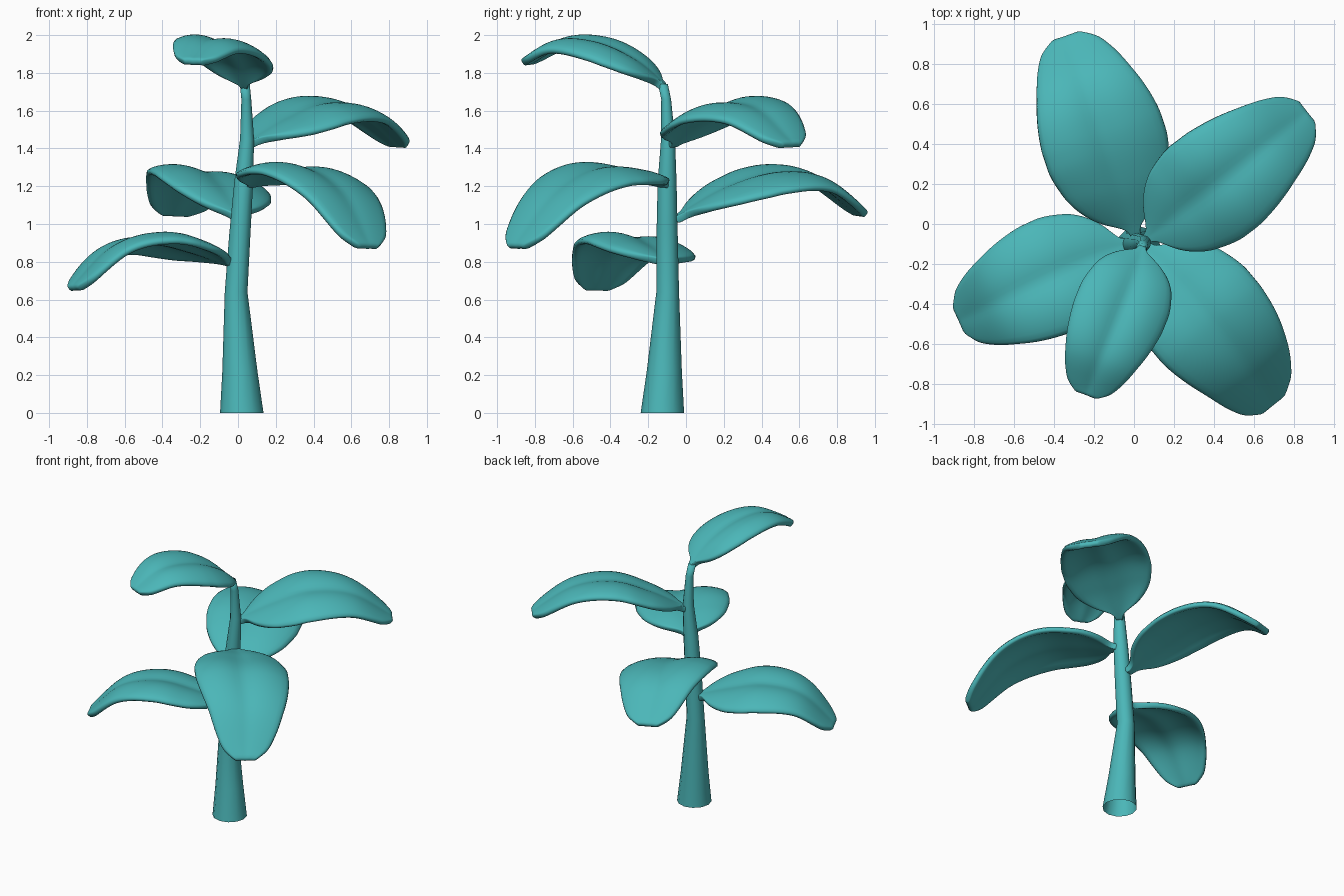
import bpy, bmesh, math
from mathutils import Vector

if "Cube" in bpy.data.objects:
    bpy.data.objects.remove(bpy.data.objects["Cube"])

teal = bpy.data.materials.new("teal_green")
teal.diffuse_color = (0.07, 0.47, 0.48, 1)
teal.use_nodes = True
teal.node_tree.nodes["Principled BSDF"].inputs["Base Color"].default_value = teal.diffuse_color


def spline(pts, u):
    """Catmull-Rom through evenly spaced points, u in 0..1."""
    n = len(pts) - 1
    i = min(int(u * n), n - 1)
    f = u * n - i
    p1, p2 = pts[i], pts[i + 1]
    p0 = pts[i - 1] if i > 0 else p1 * 2 - p2
    p3 = pts[i + 2] if i + 2 <= n else p2 * 2 - p1
    return (p1 * 2 + (p2 - p0) * f + (p0 * 2 - p1 * 5 + p2 * 4 - p3) * f * f
            + (p1 * 3 - p0 - p2 * 3 + p3) * f ** 3) * 0.5


def make(name, bm):
    bmesh.ops.recalc_face_normals(bm, faces=bm.faces)
    for f in bm.faces:
        f.smooth = True
    me = bpy.data.meshes.new(name)
    bm.to_mesh(me)
    bm.free()
    me.materials.append(teal)
    ob = bpy.data.objects.new(name, me)
    bpy.context.collection.objects.link(ob)
    return ob


def skin(bm, rows, closed=False):
    for a, b in zip(rows, rows[1:]):
        n = len(a)
        for j in range(n if closed else n - 1):
            k = (j + 1) % n
            bm.faces.new((a[j], a[k], b[k], b[j]))


# Tapering, slightly bent stem: x, y, z, radius
STEM = [(0.02, -0.125, 0, 0.115), (0.01, -0.115, 0.22, 0.093),
        (-0.01, -0.097, 0.64, 0.06), (0.01, -0.1, 0.95, 0.056),
        (0.03, -0.1, 1.22, 0.05), (0.048, -0.095, 1.45, 0.037),
        (0.044, -0.105, 1.66, 0.026), (0.036, -0.122, 1.74, 0.026)]
bm = bmesh.new()
rings = [[bm.verts.new((x + r * math.cos(math.tau * k / 12),
                        y + r * math.sin(math.tau * k / 12), z))
          for k in range(12)] for x, y, z, r in STEM]
skin(bm, rings, True)
bm.faces.new(rings[-1])
make("stem", bm)

# Half-width along the leaf (short stalk, blunt base, rounded tip), relative to the widest place
WIDTH = [.08, .13, .42, .62, .76, .86, .92, .97, 1, 1, 1,
         .98, .95, .91, .86, .8, .74, .67, .58, .46, .2]


def leaf(name, rib, half, roll):
    """Arched leaf: two gently domed lobes either side of a creased midrib."""
    rib = [Vector(p) for p in rib]
    d = rib[-1] - rib[0]
    side = Vector((-d.y, d.x, 0)).normalized()
    bm = bmesh.new()
    rows = []
    N, M = 40, 5
    for i in range(N + 1):
        t = i / N
        c = spline(rib, t)
        k = spline(WIDTH, t)
        row = []
        for j in range(-M, M + 1):
            s = j / M
            lift = (0.12 * abs(s) - 0.15 * s * s + roll * s) * k * k - 0.012
            row.append(bm.verts.new(c + side * (s * half * k) + Vector((0, 0, lift))))
        rows.append(row)
    skin(bm, rows)
    ob = make(name, bm)
    sol = ob.modifiers.new("thickness", 'SOLIDIFY')
    sol.thickness = 0.042
    sol.offset = 0
    sub = ob.modifiers.new("rounding", 'SUBSURF')
    sub.levels = sub.render_levels = 1


# Five leaves spiralling up the stem
leaf("leaf_left", [(-0.02, -0.09, 0.8), (-0.23, -0.18, 0.87), (-0.45, -0.28, 0.915),
                   (-0.67, -0.385, 0.865), (-0.87, -0.48, 0.665)], 0.295, 0.03)
leaf("leaf_back", [(0.01, -0.06, 1.03), (-0.08, 0.2, 1.18), (-0.165, 0.46, 1.26),
                   (-0.25, 0.7, 1.235), (-0.34, 0.935, 1.06)], 0.315, 0.05)
leaf("leaf_front_right", [(0.05, -0.1, 1.22), (0.21, -0.29, 1.27), (0.385, -0.5, 1.275),
                          (0.555, -0.7, 1.15), (0.69, -0.9, 0.885)], 0.315, -0.03)
leaf("leaf_right", [(0.055, -0.08, 1.43), (0.24, 0.07, 1.545), (0.44, 0.22, 1.625),
                    (0.65, 0.39, 1.595), (0.86, 0.56, 1.425)], 0.295, 0.045)
leaf("leaf_top", [(0.04, -0.115, 1.735), (-0.005, -0.27, 1.86), (-0.08, -0.46, 1.945),
                  (-0.165, -0.66, 1.96), (-0.24, -0.85, 1.865)], 0.235, -0.03)
